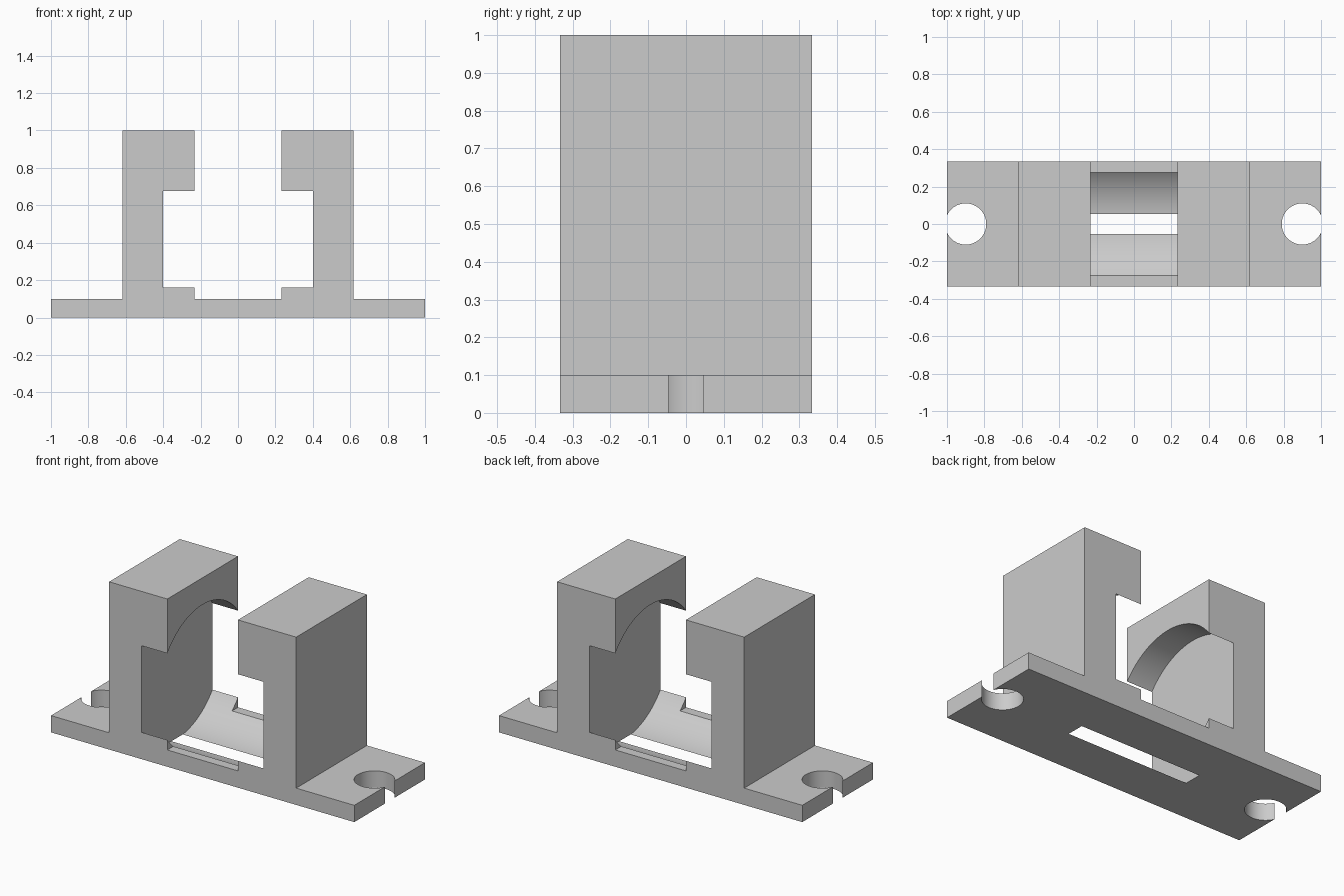
import bpy
import bmesh
from math import pi

cube = bpy.data.objects.get("Cube")
if cube:
    bpy.data.objects.remove(cube, do_unlink=True)

DEPTH = 0.333      # half depth of the bracket
BASE = 0.10        # base plate thickness
OUTER = 0.617      # outer face of the uprights
SLOT = 0.233       # half width of the open slot
POCKET = 0.402     # half length of the round pocket

grey = bpy.data.materials.new("plain grey")
grey.use_nodes = True
colour = (0.6, 0.6, 0.6, 1)
grey.diffuse_color = colour
grey.node_tree.nodes["Principled BSDF"].inputs["Base Color"].default_value = colour


# Bracket body: mirrored front profile extruded front to back
half = [(1, 0), (1, BASE), (OUTER, BASE), (OUTER, 1), (SLOT, 1), (SLOT, BASE)]
profile = half + [(-x, z) for x, z in reversed(half)]
bm = bmesh.new()
front = bm.faces.new([bm.verts.new((x, -DEPTH, z)) for x, z in profile])
back = bmesh.ops.extrude_face_region(bm, geom=[front])["geom"]
bmesh.ops.translate(bm, vec=(0, 2 * DEPTH, 0),
                    verts=[v for v in back if isinstance(v, bmesh.types.BMVert)])
bmesh.ops.recalc_face_normals(bm, faces=bm.faces)
mesh = bpy.data.meshes.new("bracket_body")
bm.to_mesh(mesh)
bm.free()
body = bpy.data.objects.new("bracket_body", mesh)
bpy.context.collection.objects.link(body)
mesh.materials.append(grey)


def cut_cylinder(name, radius, length, location, rotation=(0, 0, 0)):
    """Subtract a cylinder from the body and discard the cutter."""
    bpy.ops.mesh.primitive_cylinder_add(vertices=128, radius=radius, depth=length,
                                        location=location, rotation=rotation)
    cutter = bpy.context.object
    cutter.name = name
    cutter.hide_render = True
    cutter.data.materials.append(grey)
    mod = body.modifiers.new(name, "BOOLEAN")
    mod.operation = "DIFFERENCE"
    mod.solver = "EXACT"
    mod.object = cutter
    bpy.context.view_layer.objects.active = body
    bpy.ops.object.modifier_apply(modifier=name)
    bpy.data.objects.remove(cutter, do_unlink=True)


# Round pocket between the uprights, breaking through the base
cut_cylinder("pocket_cutter", 0.4215, 2 * POCKET, (0, 0, 0.418), (0, pi / 2, 0))

# Screw holes open to both ends of the base
for side in (-1, 1):
    cut_cylinder("screw_hole_cutter", 0.11, 0.4, (side * 0.9, 0, BASE / 2))

bpy.ops.object.select_all(action="DESELECT")
body.select_set(True)
bpy.context.view_layer.objects.active = body
bpy.ops.object.shade_smooth_by_angle()
